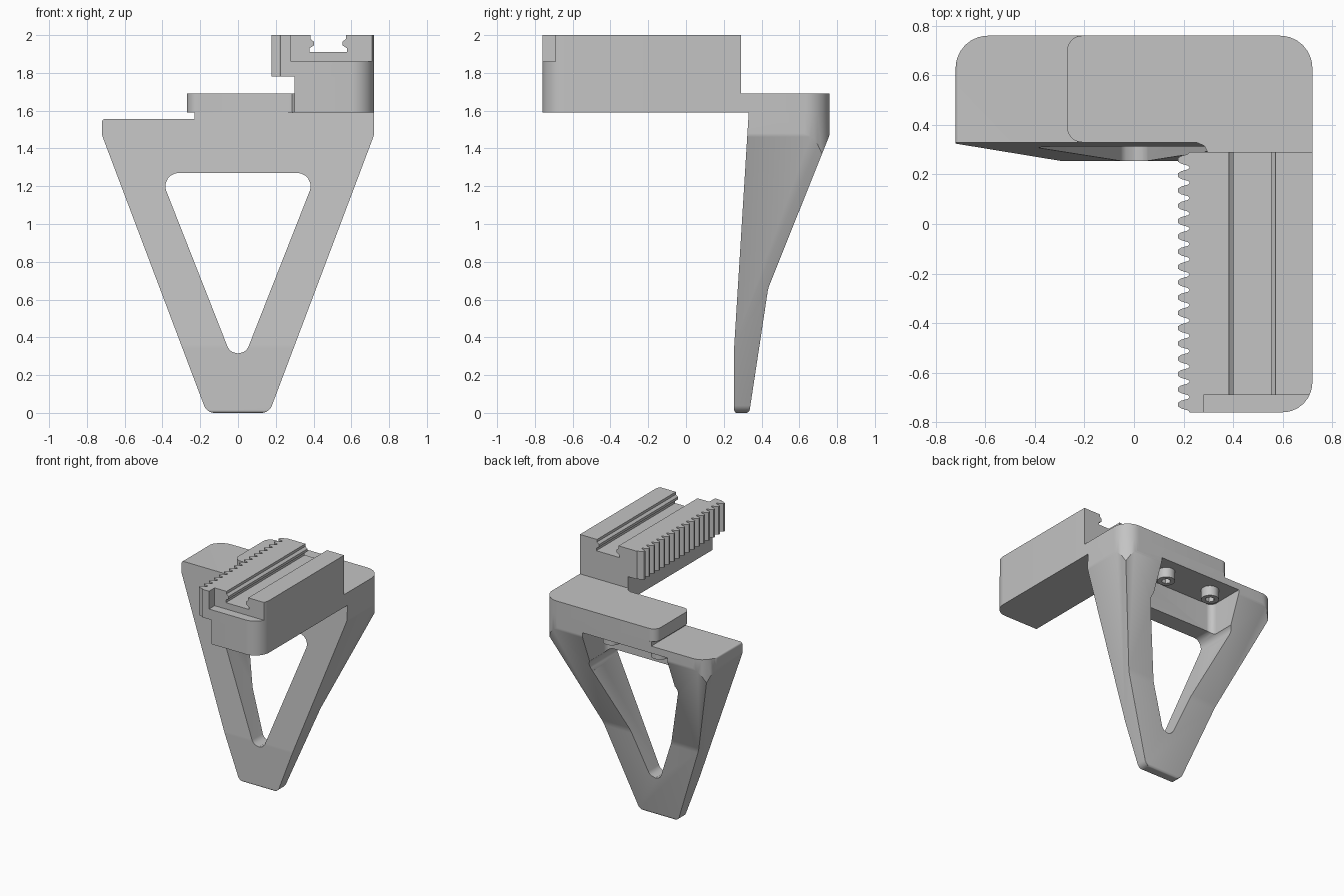
import bpy, bmesh, math
from mathutils import Vector

if "Cube" in bpy.data.objects:
    bpy.data.objects.remove(bpy.data.objects["Cube"], do_unlink=True)

grey = bpy.data.materials.new("matte grey")
grey.use_nodes = True
colour = (0.55, 0.55, 0.55, 1)
grey.diffuse_color = colour
grey.node_tree.nodes["Principled BSDF"].inputs["Base Color"].default_value = colour


def rounded(corners, steps=8):
    """Polygon from (a, b, radius) corners, rounding each one."""
    out = []
    for i, (a, b, r) in enumerate(corners):
        p = Vector((a, b))
        if not r:
            out.append((a, b))
            continue
        u = (Vector(corners[i - 1][:2]) - p).normalized()
        v = (Vector(corners[(i + 1) % len(corners)][:2]) - p).normalized()
        half = u.angle(v) / 2
        centre = p + (u + v).normalized() * r / math.sin(half)
        start = p + u * r / math.tan(half) - centre
        end = p + v * r / math.tan(half) - centre
        for k in range(steps + 1):
            spoke = start.lerp(end, k / steps).normalized() * r
            out.append(tuple(centre + spoke))
    return out


def prism(name, pts, axis, lo, hi):
    """Extrude a 2D polygon along one axis."""
    place = {"x": lambda a, b, h: (h, a, b),
             "y": lambda a, b, h: (a, h, b),
             "z": lambda a, b, h: (a, b, h)}[axis]
    bm = bmesh.new()
    low = [bm.verts.new(place(a, b, lo)) for a, b in pts]
    high = [bm.verts.new(place(a, b, hi)) for a, b in pts]
    bm.faces.new(low)
    bm.faces.new(high)
    for i in range(len(pts)):
        j = (i + 1) % len(pts)
        bm.faces.new((low[i], low[j], high[j], high[i]))
    bmesh.ops.recalc_face_normals(bm, faces=bm.faces)
    mesh = bpy.data.meshes.new(name)
    bm.to_mesh(mesh)
    bm.free()
    mesh.materials.append(grey)
    obj = bpy.data.objects.new(name, mesh)
    bpy.context.collection.objects.link(obj)
    return obj


def box(name, x0, x1, y0, y1, z0, z1):
    return prism(name, [(x0, y0), (x1, y0), (x1, y1), (x0, y1)], "z", z0, z1)


def combine(obj, other, operation):
    """Apply a boolean and remove the helper."""
    mod = obj.modifiers.new("boolean", "BOOLEAN")
    mod.operation, mod.object, mod.solver = operation, other, "EXACT"
    bpy.context.view_layer.objects.active = obj
    bpy.ops.object.modifier_apply(modifier=mod.name)
    bpy.data.objects.remove(other, do_unlink=True)


def smooth(obj):
    bpy.ops.object.select_all(action="DESELECT")
    obj.select_set(True)
    bpy.context.view_layer.objects.active = obj
    bpy.ops.object.shade_smooth_by_angle(angle=math.radians(28))


# Triangular bracket: front outline crossed with side profile
bracket = prism("bracket", rounded([
    (-0.165, 0, 0.06), (0.165, 0, 0.06), (0.72, 1.47, 0.06), (0.72, 1.59, 0),
    (-0.23, 1.59, 0), (-0.23, 1.555, 0), (-0.72, 1.555, 0.015),
    (-0.72, 1.47, 0.06)]), "y", 0.1, 0.9)
combine(bracket, prism("side_profile", rounded([
    (0.255, 0, 0.015), (0.335, 0, 0.02), (0.435, 0.66, 0.2), (0.76, 1.47, 0.06),
    (0.76, 1.7, 0), (0.335, 1.7, 0), (0.332, 1.59, 0), (0.255, 0.35, 0.3)]),
    "x", -1, 1), "INTERSECT")

# Soften the outer back edges of the legs
bm = bmesh.new()
bm.from_mesh(bracket.data)
back_edges = []
for e in bm.edges:
    if len(e.link_faces) == 2:
        n = sorted((f.normal for f in e.link_faces), key=lambda v: v.y)
        if n[1].y > 0.3 and abs(n[0].x) > 0.6 and max(v.co.z for v in e.verts) < 1.5:
            back_edges.append(e)
bmesh.ops.bevel(bm, geom=back_edges, offset=0.035, segments=4, profile=0.5,
                affect="EDGES", clamp_overlap=True)
bm.to_mesh(bracket.data)
bm.free()

# Rounded back corners, centre opening and screw pocket
combine(bracket, prism("corner_limit", rounded([
    (-0.72, 0, 0), (0.72, 0, 0), (0.72, 0.76, 0.13), (-0.72, 0.76, 0.13)]),
    "z", -0.1, 1.7), "INTERSECT")
combine(bracket, prism("opening", rounded([
    (0, 0.21, 0.06), (0.417, 1.27, 0.07), (-0.417, 1.27, 0.07)]),
    "y", 0, 1), "DIFFERENCE")
combine(bracket, prism("pocket", rounded([
    (-0.37, 0.45, 0.05), (0.37, 0.45, 0.05), (0.37, 1, 0), (-0.37, 1, 0)]),
    "z", 1.15, 1.5), "DIFFERENCE")
smooth(bracket)

# Mounting plate on the bracket
plate = prism("mounting_plate", rounded([
    (-0.27, 0.33, 0.06), (0.25, 0.33, 0), (0.285, 0.315, 0), (0.3, 0.285, 0),
    (0.72, 0.285, 0), (0.72, 0.76, 0.13), (-0.27, 0.76, 0.06)]),
    "z", 1.59, 1.69)
smooth(plate)

# Arm below the toothed rail
arm = prism("arm", rounded([
    (0.3, -0.76, 0), (0.72, -0.76, 0.12), (0.72, 0.29, 0), (0.3, 0.29, 0)]),
    "z", 1.59, 1.78)
smooth(arm)

# Toothed rail: one tooth outline repeated along the edge
teeth = 17
pitch = 1.05 / teeth
tooth = [(0.225, 0), (0.218, 0.12), (0.19, 0.25), (0.178, 0.38),
         (0.178, 0.62), (0.19, 0.75), (0.218, 0.88)]
edge = [(x, -0.76 + (k + t) * pitch) for k in range(teeth) for x, t in tooth]
rail = prism("toothed_rail", edge[1:] + rounded([
    (0.225, 0.29, 0), (0.72, 0.29, 0), (0.72, -0.76, 0.12), (0.225, -0.76, 0)]),
    "z", 1.78, 2)
combine(rail, box("end_notch", 0.28, 0.9, -0.9, -0.69, 1.86, 2.1), "DIFFERENCE")

# Channel with a ridge on each wall
middle = 0.4775
wall = [(0.1, 1.91), (0.1, 1.93), (0.076, 1.945), (0.076, 1.965),
        (0.094, 1.98), (0.094, 2.1)]
channel = [(middle + w, z) for w, z in wall] + [(middle - w, z) for w, z in reversed(wall)]
combine(rail, prism("channel", channel, "y", -0.72, 0.5), "DIFFERENCE")
smooth(rail)


# Socket screws under the bracket top
def ring(cx, cy, r, n):
    return [(cx + r * math.cos(math.tau * k / n), cy + r * math.sin(math.tau * k / n))
            for k in range(n)]


for side, x in (("left", 0.21), ("right", -0.21)):
    screw = prism(side + "_screw", ring(x, 0.62, 0.065, 32), "z", 1.42, 1.52)
    combine(screw, prism("socket", ring(x, 0.62, 0.035, 6), "z", 1.3, 1.46), "DIFFERENCE")
    smooth(screw)
